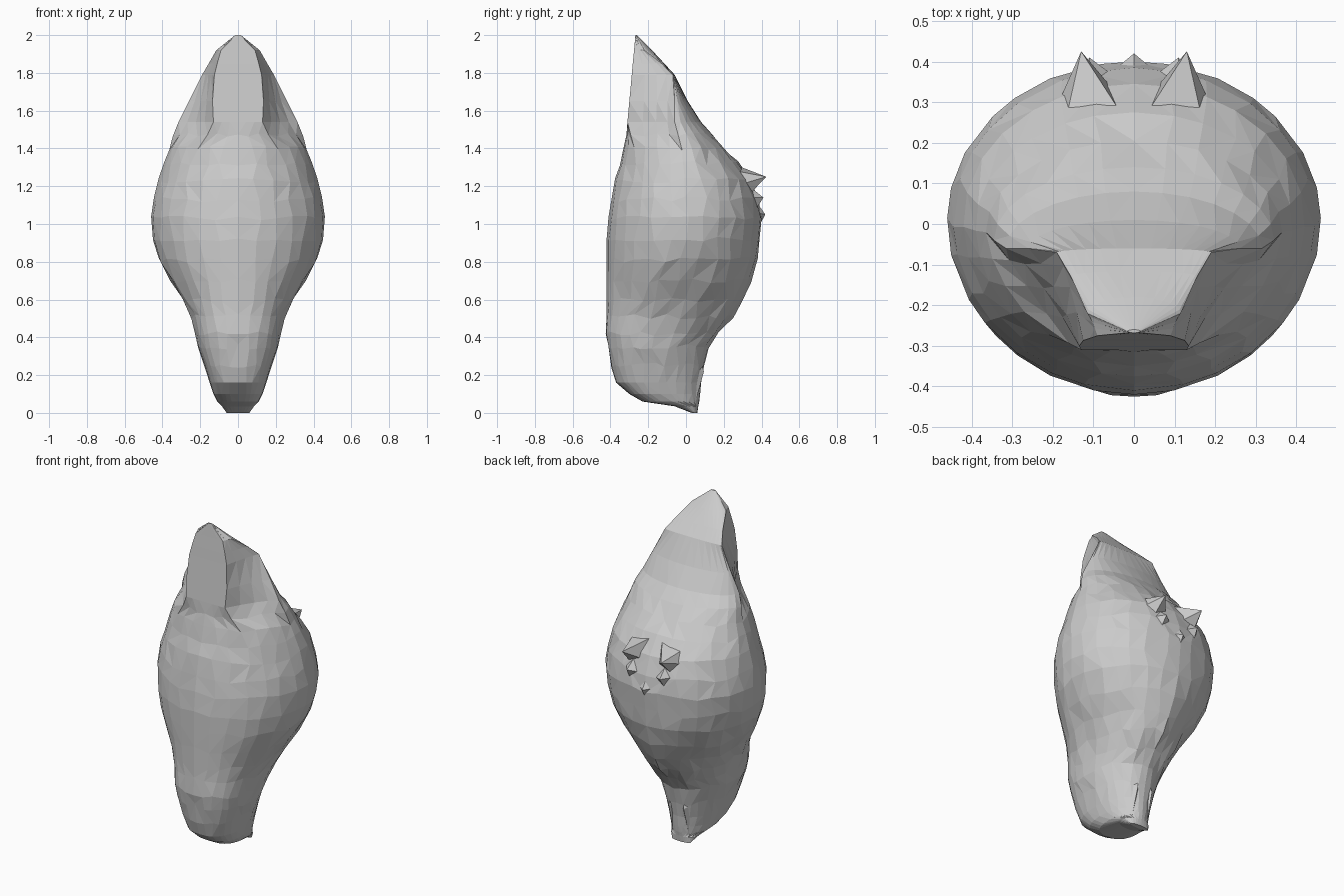
import bpy, bmesh, math, random

if "Cube" in bpy.data.objects:
    bpy.data.objects.remove(bpy.data.objects["Cube"])
random.seed(4)
N = 28

# z, half width, front y, widest y, back y, half width of the flat front panel
RINGS = [
    (0.00, .06, .03, .045, .06, 0),
    (0.035, .085, -.06, .01, .065, 0),
    (0.06, .11, -.23, -.08, .07, 0),
    (0.10, .13, -.30, -.13, .075, 0),
    (0.16, .15, -.37, -.15, .08, 0),
    (0.25, .18, -.395, -.16, .095, 0),
    (0.35, .21, -.412, -.16, .12, 0),
    (0.42, .225, -.425, -.15, .175, 0),
    (0.51, .25, -.42, -.12, .25, 0),
    (0.60, .295, -.42, -.09, .295, 0),
    (0.70, .36, -.42, -.05, .345, 0),
    (0.81, .42, -.42, -.02, .38, 0),
    (0.92, .45, -.42, 0, .39, 0),
    (1.03, .46, -.41, .01, .40, 0),
    (1.13, .445, -.395, .01, .385, 0),
    (1.23, .42, -.375, .01, .345, 0),
    (1.32, .39, -.35, 0, .275, 0),
    (1.40, .365, -.33, -.02, .205, .12),
    (1.47, .345, -.315, -.04, .14, .13),
    (1.54, .315, -.31, -.06, .08, .13),
    (1.65, .26, -.30, -.06, .01, .135),
    (1.79, .19, -.287, -.07, -.06, .125),
    (1.85, .155, -.282, -.13, -.115, .11),
    (1.92, .115, -.275, -.22, -.18, .09),
    (2.00, .015, -.268, -.264, -.26, 0),
]


def ring_points(z, w, front, mid, back, flat):
    """Half of a cross-section is jittered, then mirrored across x = 0."""
    pts = [None] * N
    low = max(0, min(1, (.64 - z) / .2))       # lower part has a boxier front
    ease = max(0, min(1, (z - 1.38) / .14))    # flat panel fades in above
    for i in range(N // 2 + 1):
        a = -math.pi / 2 + 2 * math.pi * i / N
        inner = 0 < i < N // 2
        if inner and not flat:
            a += random.uniform(-.05, .05)
        c, s = math.cos(a), math.sin(a)
        n = 2 + .5 * low if s < 0 else 2
        x = w * abs(c) ** (2 / n)
        y = mid + math.copysign(abs(s) ** (2 / n), s) * ((back - mid) if s > 0 else (mid - front))
        if flat and i <= 7:
            xp = flat * i / 3 if i <= 3 else flat + (w - flat) * (i - 3) / 4
            t = max(0, min(1, (w - xp) / (w - flat))) ** 1.35   # hollow flank
            x += (xp - x) * ease
            y += (mid + (front - mid) * t - y) * ease
        dz = random.uniform(-.014, .014) if .2 < z < 1.5 else 0
        if not inner:
            x = 0
        pts[i] = (x, y, z + dz)
        pts[(N - i) % N] = (-x, y, z + dz)
    return pts


def make_object(name, bm):
    bmesh.ops.recalc_face_normals(bm, faces=bm.faces)
    me = bpy.data.meshes.new(name)
    bm.to_mesh(me)
    bm.free()
    ob = bpy.data.objects.new(name, me)
    bpy.context.collection.objects.link(ob)
    return ob


# Faceted body lofted through the rings
bm = bmesh.new()
loops = [[bm.verts.new(p) for p in ring_points(*r)] for r in RINGS]
for k, (lo, hi) in enumerate(zip(loops, loops[1:])):
    for i in range(N):
        j = (i + 1) % N
        # diagonals mirrored left to right
        if (i < N // 2) == (k % 2 == 0):
            bm.faces.new((lo[i], lo[j], hi[j]))
            bm.faces.new((lo[i], hi[j], hi[i]))
        else:
            bm.faces.new((lo[i], lo[j], hi[i]))
            bm.faces.new((lo[j], hi[j], hi[i]))
bm.faces.new(loops[0][::-1])
bm.faces.new(loops[-1])
make_object("body", bm)


# Spiky shards: a tip joined to a base loop sunk into the body
def shard(bm, tip, base):
    t = bm.verts.new(tip)
    b = [bm.verts.new(p) for p in base]
    for i in range(len(b)):
        bm.faces.new((t, b[i], b[(i + 1) % len(b)]))
    bm.faces.new(b)


def mirrored(points, s):
    return [(s * x, y, z) for x, y, z in points]


# Ragged tuft on the back
bm = bmesh.new()
for s in (-1, 1):
    shard(bm, (s * .13, .425, 1.25),
          mirrored([(.19, .29, 1.21), (.165, .27, 1.28), (.03, .27, 1.31),
                    (.05, .33, 1.19), (.14, .32, 1.14)], s))
    shard(bm, (s * .11, .41, 1.14),
          mirrored([(.18, .31, 1.14), (.10, .31, 1.22), (.03, .35, 1.12), (.12, .34, 1.03)], s))
shard(bm, (0, .42, 1.05), [(.06, .37, 1.06), (0, .35, 1.15), (-.06, .37, 1.06), (0, .37, .96)])
make_object("back_tuft", bm)

# Jagged folds at the lower back
bm = bmesh.new()
for s in (-1, 1):
    shard(bm, (s * .05, .095, .22),
          mirrored([(.10, .02, .25), (.03, .05, .34), (.01, .05, .20), (.055, .04, .02)], s))
make_object("tail_folds", bm)
